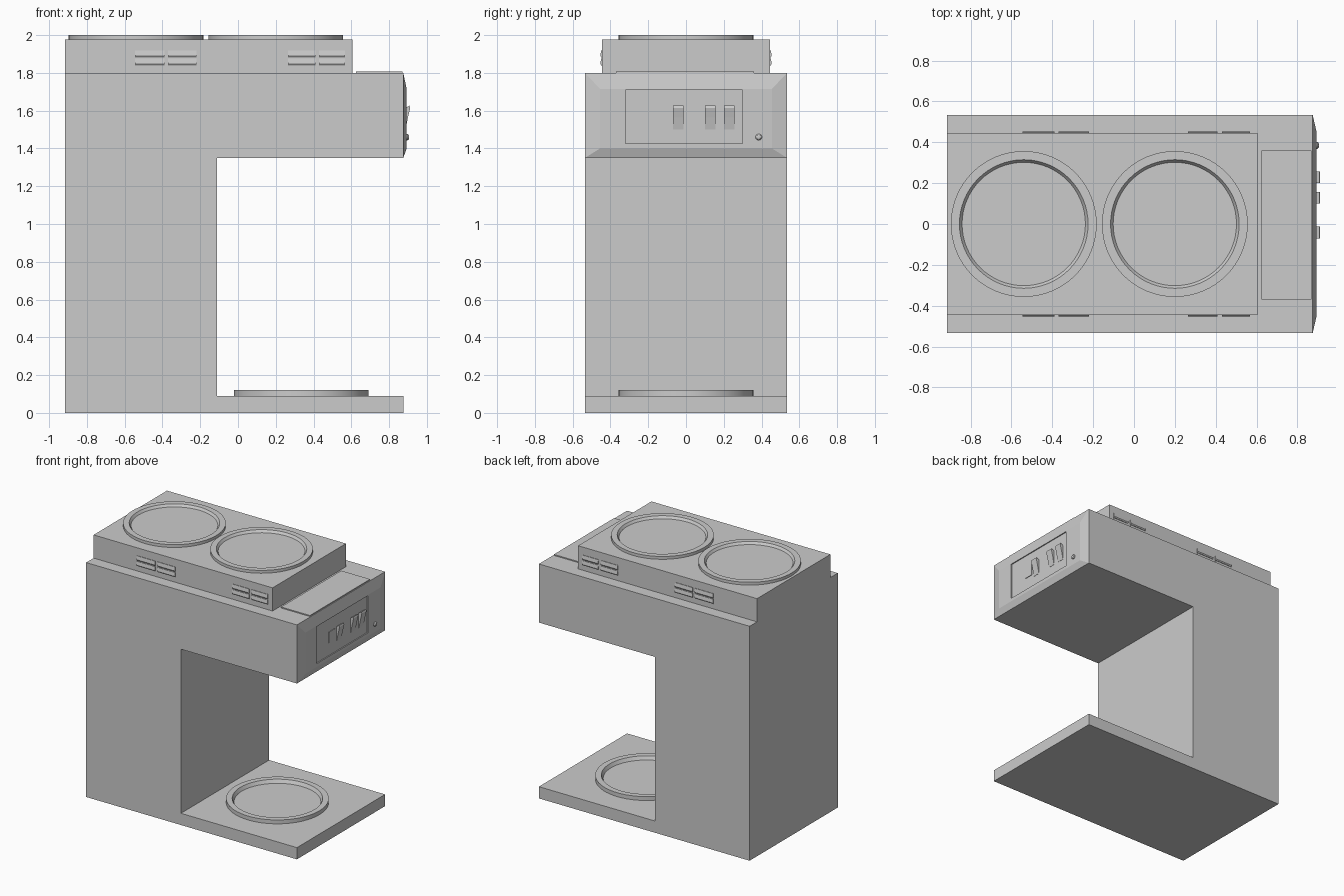
import bpy, bmesh, math

if "Cube" in bpy.data.objects:
    bpy.data.objects.remove(bpy.data.objects["Cube"])

def make_object(name, bm):
    bmesh.ops.recalc_face_normals(bm, faces=bm.faces)
    me = bpy.data.meshes.new(name)
    bm.to_mesh(me)
    bm.free()
    ob = bpy.data.objects.new(name, me)
    bpy.context.collection.objects.link(ob)
    return ob

def loft(name, loops):
    """Skin a list of equal-length vertex loops and cap both ends."""
    bm = bmesh.new()
    rows = [[bm.verts.new(p) for p in loop] for loop in loops]
    n = len(rows[0])
    for a, b in zip(rows, rows[1:]):
        for i in range(n):
            j = (i + 1) % n
            bm.faces.new((a[i], a[j], b[j], b[i]))
    bm.faces.new(rows[0])
    bm.faces.new(rows[-1])
    return make_object(name, bm)

def box(name, x0, x1, y0, y1, z0, z1):
    rect = lambda z: [(x0, y0, z), (x1, y0, z), (x1, y1, z), (x0, y1, z)]
    return loft(name, [rect(z0), rect(z1)])

def warmer(name, x, z, h):
    """Round hot plate with a raised rim and a shallow dish."""
    profile = [(0.357, -0.003), (0.357, h), (0.315, h), (0.302, 0.004)]
    n = 64
    ob = loft(name, [[(x + r * math.cos(2 * math.pi * i / n),
                       r * math.sin(2 * math.pi * i / n), z + dz)
                      for i in range(n)] for r, dz in profile])
    bpy.context.view_layer.objects.active = ob
    ob.select_set(True)
    bpy.ops.object.shade_smooth_by_angle(angle=math.radians(30))
    ob.select_set(False)

# Main body
box("base", -0.915, 0.875, -0.535, 0.535, 0, 0.09)
box("column", -0.915, -0.11, -0.535, 0.535, 0.09, 1.35)

# Head with chamfered end and recessed control panel
def rect_x(x, y0, y1, z0, z1):
    return [(x, y0, z0), (x, y1, z0), (x, y1, z1), (x, y0, z1)]

loft("head", [rect_x(-0.915, -0.535, 0.535, 1.35, 1.80),
              rect_x(0.875, -0.535, 0.535, 1.35, 1.80),
              rect_x(0.893, -0.455, 0.455, 1.40, 1.715),
              rect_x(0.893, -0.32, 0.30, 1.425, 1.71),
              rect_x(0.885, -0.32, 0.30, 1.425, 1.71)])

# Upper housing and filler lid
box("upper_housing", -0.915, 0.605, -0.445, 0.445, 1.80, 1.978)
box("filler_lid", 0.625, 0.87, -0.37, 0.36, 1.798, 1.808)

# Hot plates
warmer("upper_plate_left", -0.54, 1.978, 0.022)
warmer("upper_plate_right", 0.20, 1.978, 0.022)
warmer("lower_plate", 0.335, 0.09, 0.03)

# Side vents: two louvres in each group, on both sides
for side in (-1, 1):
    for x0, x1 in ((-0.545, -0.39), (-0.37, -0.22), (0.265, 0.41), (0.43, 0.567)):
        for z in (1.84, 1.882):
            prof = [(0.443, z), (0.449, z), (0.454, z + 0.008),
                    (0.449, z + 0.036), (0.443, z + 0.036)]
            loft("vent_louvre", [[(x, side * y, h) for y, h in prof] for x in (x0, x1)])

# Indicator lamp and rocker switches
box("indicator_lamp", 0.88, 0.89, -0.165, -0.092, 1.523, 1.607)
for y0 in (-0.07, 0.10, 0.20):
    prof = [(0.88, 1.61), (0.908, 1.627), (0.912, 1.615), (0.900, 1.565),
            (0.887, 1.50), (0.88, 1.50)]
    loft("rocker_switch", [[(x, y, z) for x, z in prof] for y in (y0, y0 + 0.057)])

# Small round button
n = 20
button = [(0.017, 0.885), (0.017, 0.898), (0.012, 0.904), (0.005, 0.906)]
loft("round_button", [[(x, 0.385 + r * math.cos(2 * math.pi * i / n),
                        1.46 + r * math.sin(2 * math.pi * i / n)) for i in range(n)]
                      for r, x in button])
